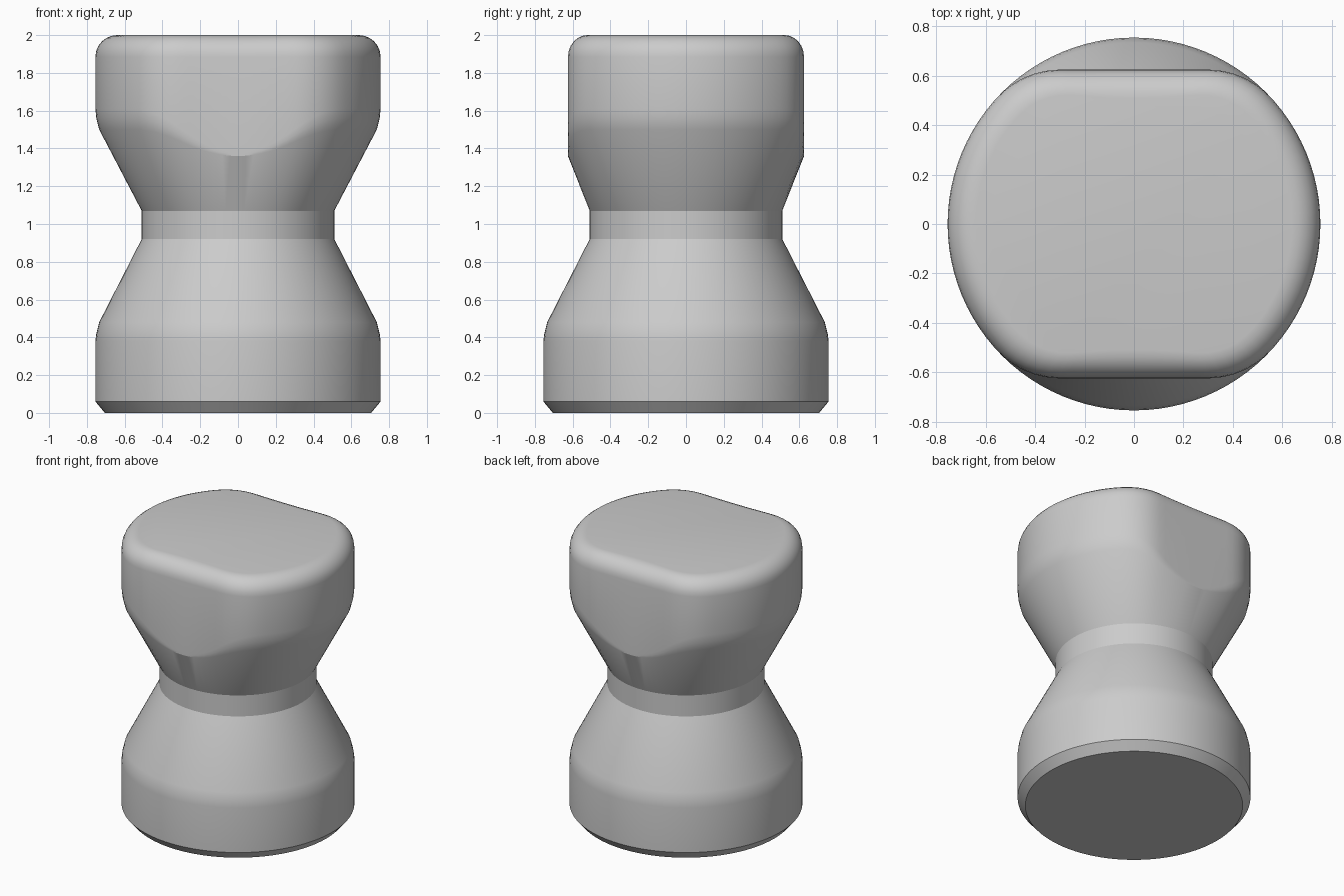
import bpy, bmesh, math

if "Cube" in bpy.data.objects:
    bpy.data.objects.remove(bpy.data.objects["Cube"])

N = 96                              # sides around the axis
R, FLAT = 0.755, 0.625              # body radius, half depth across the flats
CX, FIL = 0.30, 0.344               # corner fillet centre x and radius
CY = FLAT - FIL


def head_radius(a):
    """Polar outline of the head: circle with two filleted flats."""
    c, s = abs(math.cos(a)), abs(math.sin(a))
    t = math.atan2(s, c)
    if t < math.atan2(CY, CX):
        return R
    if t > math.atan2(FLAT, CX):
        return FLAT / s
    b = c * CX + s * CY
    return b + math.sqrt(b * b - CX * CX - CY * CY + FIL * FIL)


def column(a):
    """Profile (radius, z) at one angle, from base to top."""
    p = head_radius(a)
    k = (p - FLAT) / (R - FLAT)     # 0 at middle of a flat, 1 on the round side
    pts = [(0.705, 0), (R, 0.06), (R, 0.38), (0.75, 0.42), (0.735, 0.48),
           (0.51, 0.92), (0.51, 1.07)]
    pts += [(p - 0.02 * k, 1.36 + 0.14 * k), (p - 0.005 * k, 1.37 + 0.19 * k),
            (p, 1.38 + 0.23 * k)]
    # rounded top edge
    e = 0.115
    for i in range(7):
        t = math.radians(15 * i)
        pts.append((p - e + e * math.cos(t), 2 - e + e * math.sin(t)))
    return pts


# Loft all columns into one closed body
bm = bmesh.new()
cols = []
for i in range(N):
    a = 2 * math.pi * i / N
    cols.append([bm.verts.new((r * math.cos(a), r * math.sin(a), z)) for r, z in column(a)])
for i in range(N):
    c0, c1 = cols[i], cols[(i + 1) % N]
    for j in range(len(c0) - 1):
        bm.faces.new((c0[j], c1[j], c1[j + 1], c0[j + 1]))
bm.faces.new([c[0] for c in reversed(cols)])
bm.faces.new([c[-1] for c in cols])
bmesh.ops.recalc_face_normals(bm, faces=bm.faces)

mesh = bpy.data.meshes.new("waisted_knob")
bm.to_mesh(mesh)
bm.free()
knob = bpy.data.objects.new("waisted_knob", mesh)
bpy.context.collection.objects.link(knob)
bpy.context.view_layer.objects.active = knob
knob.select_set(True)
bpy.ops.object.shade_smooth_by_angle(angle=math.radians(20))
